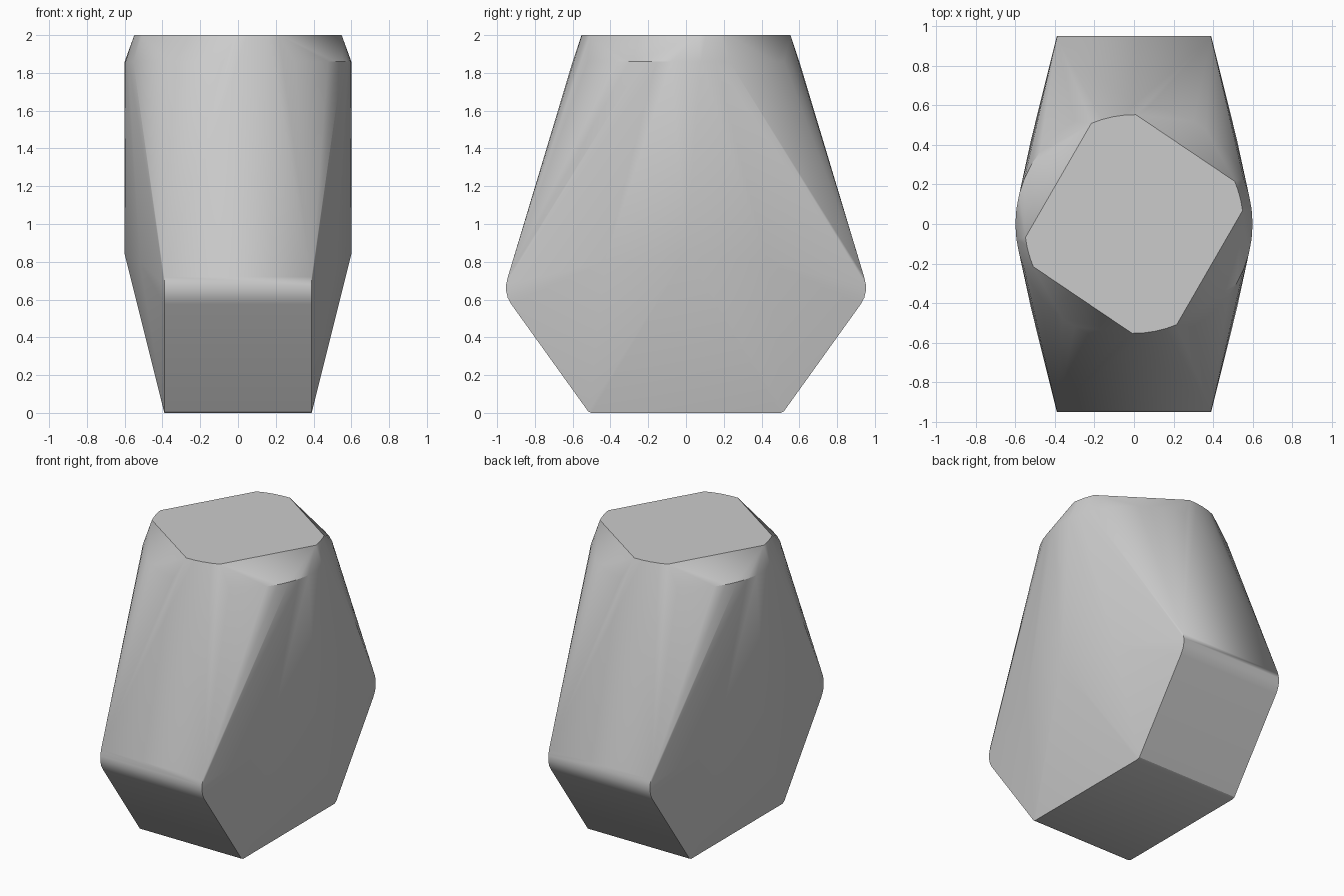
import bpy, bmesh, math

cube = bpy.data.objects.get("Cube")
if cube:
    bpy.data.objects.remove(cube, do_unlink=True)

grey = bpy.data.materials.new("plain grey")
grey.use_nodes = True
colour = (0.6, 0.6, 0.6, 1)
grey.diffuse_color = colour
grey.node_tree.nodes["Principled BSDF"].inputs["Base Color"].default_value = colour


def arc(radius, z, start, end, steps):
    """Points along a horizontal arc, angles in degrees."""
    angles = [math.radians(start + (end - start) * i / steps) for i in range(steps + 1)]
    return [(radius * math.cos(a), radius * math.sin(a), z) for a in angles]


points = []

# Wedge-shaped foot: half profile (y, z) with rounded corners, mirrored both ways
foot = [(0.50, 0), (0.518, 0.008), (0.925, 0.575), (0.944, 0.61),
        (0.952, 0.645), (0.952, 0.68), (0.943, 0.72)]
for sx in (-1, 1):
    for sy in (-1, 1):
        points += [(sx * 0.39, sy * y, z) for y, z in foot]
        points.append((sx * 0.52, sy * 0.43, 0.8))
    points.append((sx * 0.6, 0, 0.84))

# Round shoulder
points += arc(0.6, 1.86, 0, 360, 48)

# Flat top: four short arcs joined by straight chords
for start, end in ((7, 23), (89, 113), (187, 203), (269, 293)):
    points += arc(0.553, 2, start, end, 4)

# Stretch one convex skin over all the sections
bm = bmesh.new()
for p in points:
    bm.verts.new(p)
bmesh.ops.remove_doubles(bm, verts=bm.verts, dist=0.0005)
hull = bmesh.ops.convex_hull(bm, input=bm.verts)
unused = {v for v in hull["geom_interior"] + hull["geom_unused"]
          if isinstance(v, bmesh.types.BMVert)}
bmesh.ops.delete(bm, geom=list(unused), context="VERTS")
bmesh.ops.dissolve_limit(bm, angle_limit=math.radians(0.5), verts=bm.verts, edges=bm.edges)
bmesh.ops.recalc_face_normals(bm, faces=bm.faces)

mesh = bpy.data.meshes.new("faceted_block")
bm.to_mesh(mesh)
bm.free()
mesh.materials.append(grey)
block = bpy.data.objects.new("faceted_block", mesh)
bpy.context.collection.objects.link(block)

# Smooth walls with crisp rims
bpy.ops.object.select_all(action="DESELECT")
block.select_set(True)
bpy.context.view_layer.objects.active = block
bpy.ops.object.shade_smooth_by_angle(angle=math.radians(25))
